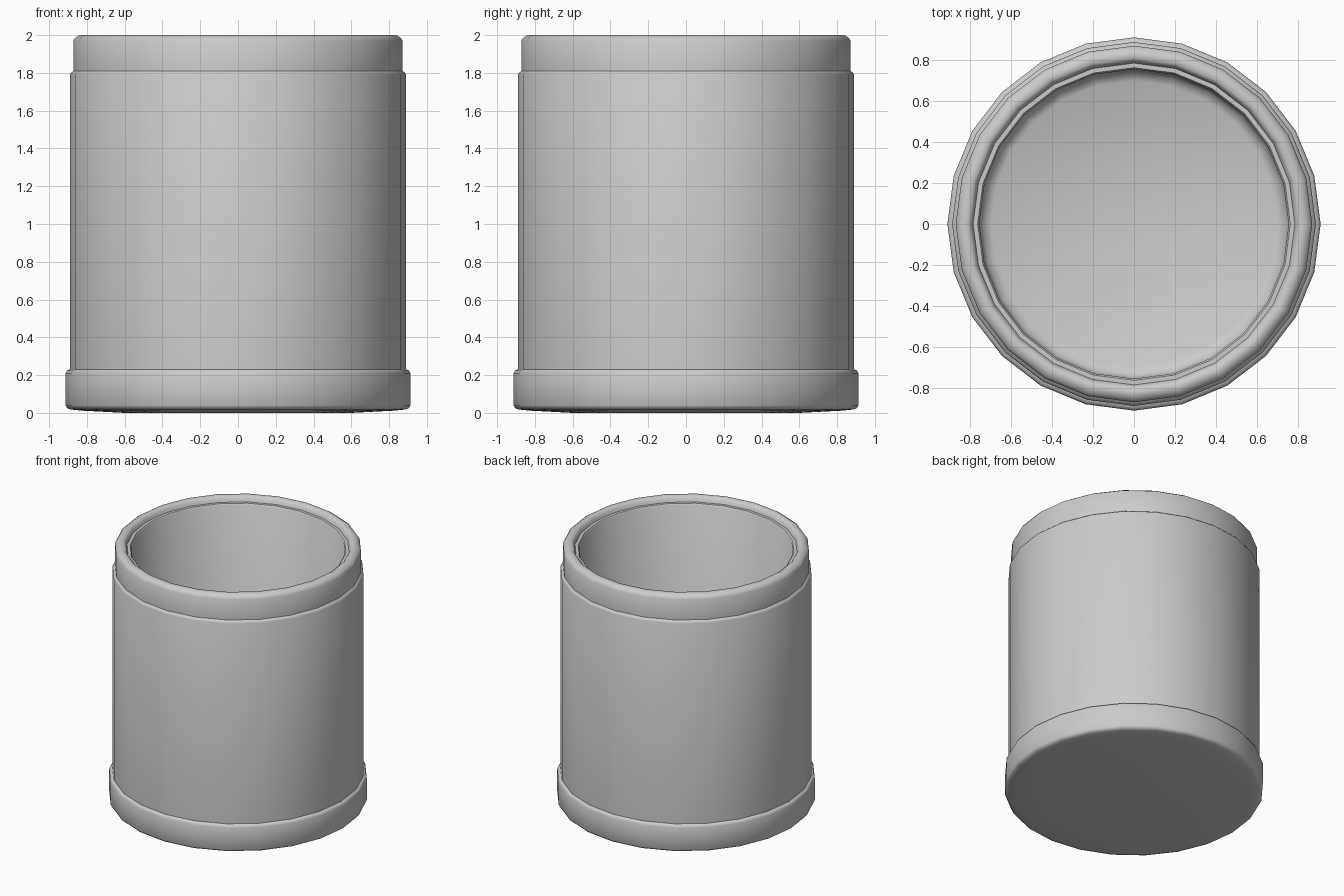
import bpy, bmesh, math

if "Cube" in bpy.data.objects:
    bpy.data.objects.remove(bpy.data.objects["Cube"])

SIDES = 24


def lathe(name, profile):
    """Revolve an (r, z) profile around the z axis."""
    bm = bmesh.new()
    verts = [bm.verts.new((r, 0, z)) for r, z in profile]
    edges = [bm.edges.new(pair) for pair in zip(verts, verts[1:])]
    bmesh.ops.spin(bm, geom=verts + edges, cent=(0, 0, 0), axis=(0, 0, 1),
                   angle=math.tau, steps=SIDES, use_duplicate=False)
    bmesh.ops.remove_doubles(bm, verts=bm.verts, dist=1e-4)
    bmesh.ops.recalc_face_normals(bm, faces=bm.faces)
    mesh = bpy.data.meshes.new(name)
    bm.to_mesh(mesh)
    bm.free()
    obj = bpy.data.objects.new(name, mesh)
    bpy.context.collection.objects.link(obj)
    bpy.ops.object.select_all(action='DESELECT')
    obj.select_set(True)
    bpy.context.view_layer.objects.active = obj
    bpy.ops.object.shade_smooth_by_angle(angle=math.radians(50))
    return obj


# Slightly domed underside and wide foot band
foot = [(0, 0), (0.60, 0), (0.83, 0.012), (0.885, 0.018), (0.905, 0.025),
        (0.913, 0.04), (0.913, 0.21), (0.905, 0.225), (0.89, 0.23)]
# Outer wall, stepped neck and rounded rim
wall = [(0.89, 1.79), (0.885, 1.80), (0.872, 1.81), (0.872, 1.97),
        (0.862, 1.985), (0.84, 2.0), (0.81, 2.0), (0.795, 1.985)]
# Ledge inside the rim, inner wall and floor
inside = [(0.787, 1.96), (0.765, 1.96), (0.757, 1.95), (0.757, 0.19),
          (0.74, 0.15), (0.70, 0.13), (0, 0.13)]

lathe("cup", foot + wall + inside)
